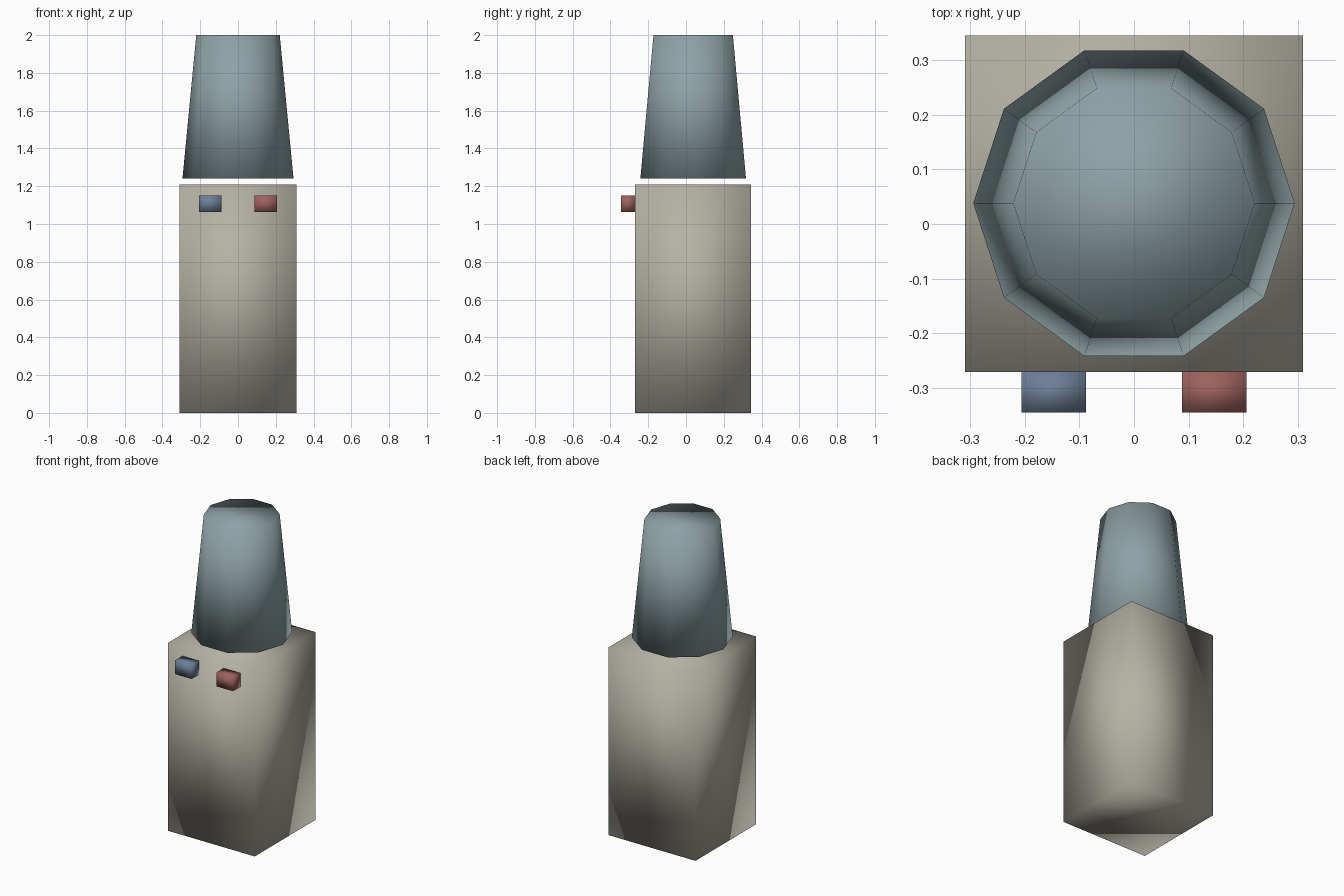
import bpy, bmesh
from mathutils import Matrix

if "Cube" in bpy.data.objects:
    bpy.data.objects.remove(bpy.data.objects["Cube"])


def finish(name, bm, color):
    mesh = bpy.data.meshes.new(name)
    bmesh.ops.recalc_face_normals(bm, faces=bm.faces)
    for f in bm.faces:
        f.smooth = True
    bm.to_mesh(mesh)
    bm.free()
    mat = bpy.data.materials.new(name + "_color")
    mat.diffuse_color = (*color, 1)
    mat.use_nodes = True
    mat.node_tree.nodes["Principled BSDF"].inputs["Base Color"].default_value = mat.diffuse_color
    mesh.materials.append(mat)
    obj = bpy.data.objects.new(name, mesh)
    bpy.context.collection.objects.link(obj)
    return obj


def box(name, lo, hi, color):
    bm = bmesh.new()
    size = [b - a for a, b in zip(lo, hi)]
    mid = [(a + b) / 2 for a, b in zip(lo, hi)]
    bmesh.ops.create_cube(bm, size=1,
                          matrix=Matrix.Translation(mid) @ Matrix.Diagonal((*size, 1)))
    return finish(name, bm, color)


# Cabinet
box("cabinet", (-0.309, -0.271, 0), (0.309, 0.345, 1.208), (0.46, 0.44, 0.37))

# Cold and hot taps on the front
for name, x, color in (("cold_tap", -0.147, (0.15, 0.21, 0.31)),
                       ("hot_tap", 0.147, (0.34, 0.12, 0.11))):
    box(name, (x - 0.059, -0.345, 1.063), (x + 0.059, -0.271, 1.152), color)

# Ten-sided tapered bottle, with a corner on the x axis
bottle = bmesh.new()
z0, z1 = 1.24, 2.0
bmesh.ops.create_cone(bottle, cap_ends=True, segments=10,
                      radius1=0.294, radius2=0.221, depth=z1 - z0,
                      matrix=Matrix.Translation((0, 0.038, (z0 + z1) / 2))
                      @ Matrix.Rotation(1.5707963, 4, 'Z'))
# Turn so that a corner lies on +x whatever the primitive's start angle
x_max = max(v.co.x for v in bottle.verts)
if x_max < 0.29:
    bmesh.ops.rotate(bottle, verts=bottle.verts, cent=(0, 0.038, 0),
                     matrix=Matrix.Rotation(1.5707963, 3, 'Z'))
finish("water_bottle", bottle, (0.27, 0.36, 0.38))
